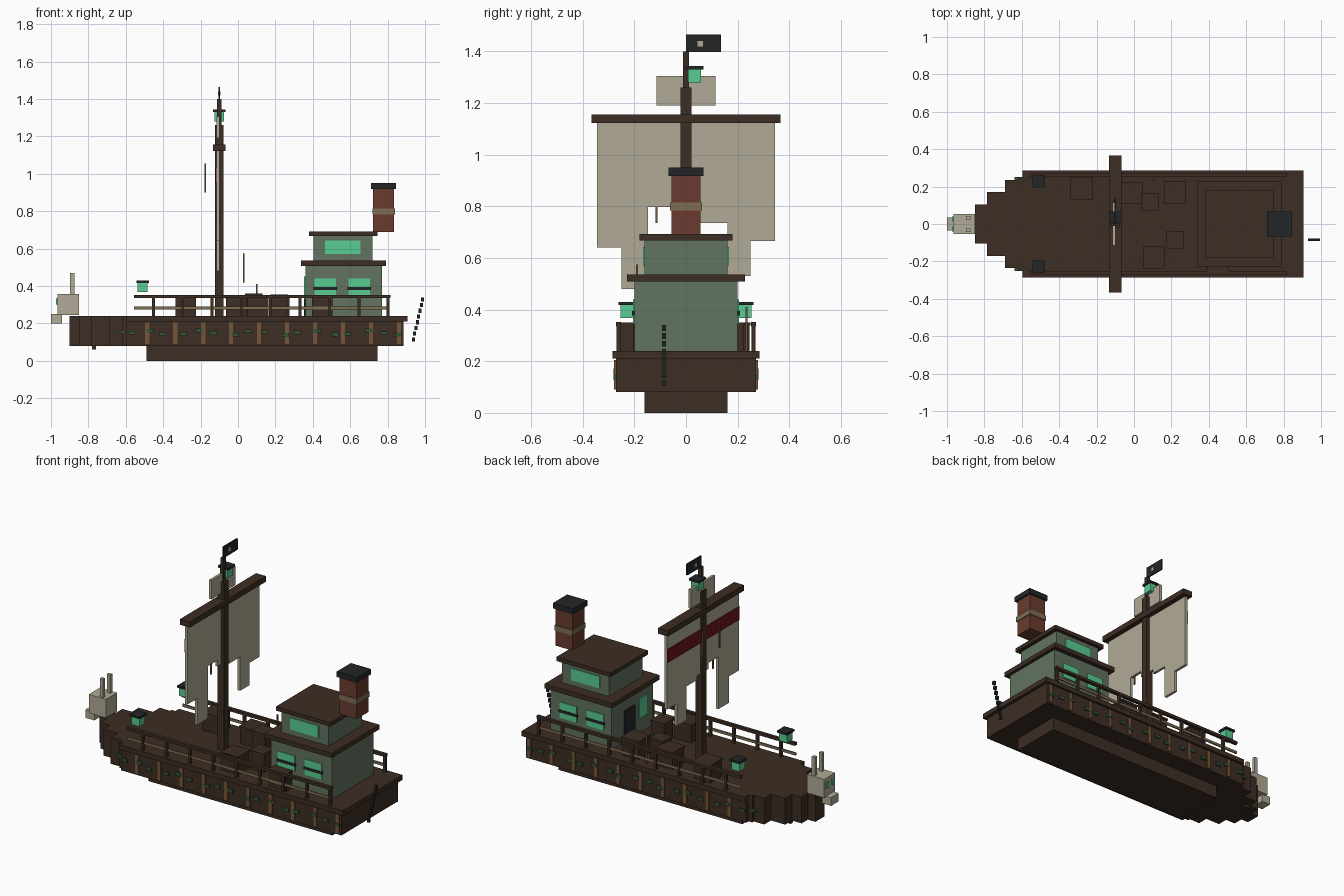
import bpy, bmesh, math

if "Cube" in bpy.data.objects:
    bpy.data.objects.remove(bpy.data.objects["Cube"], do_unlink=True)


def lin(c):
    c /= 255
    return c / 12.92 if c <= 0.04045 else ((c + 0.055) / 1.055) ** 2.4


def mat(name, r, g, b):
    m = bpy.data.materials.new(name)
    m.use_nodes = True
    col = (lin(r), lin(g), lin(b), 1)
    m.diffuse_color = col
    bsdf = m.node_tree.nodes["Principled BSDF"]
    bsdf.inputs["Base Color"].default_value = col
    bsdf.inputs["Roughness"].default_value = 0.9
    return m


WOOD = mat("dark wood", 61, 45, 36)
RIB = mat("light wood", 118, 86, 56)
PAINT = mat("faded green paint", 98, 115, 97)
GLOW = mat("glowing green", 88, 205, 146)
CLOTH = mat("old canvas", 176, 170, 149)
BRICK = mat("red brick", 106, 59, 46)
BLACK = mat("soot black", 35, 37, 39)
RED = mat("dark red", 112, 20, 26)
MOSS = mat("moss green", 52, 84, 54)
BAND = mat("khaki band", 126, 111, 83)


def finish(name, bm, m):
    bmesh.ops.recalc_face_normals(bm, faces=bm.faces)
    me = bpy.data.meshes.new(name)
    bm.to_mesh(me)
    bm.free()
    me.materials.append(m)
    ob = bpy.data.objects.new(name, me)
    bpy.context.collection.objects.link(ob)
    return ob


def boxes(name, m, *spans):
    """One object made of boxes, each given as (x0, x1, y0, y1, z0, z1)."""
    bm = bmesh.new()
    for x0, x1, y0, y1, z0, z1 in spans:
        for v in bmesh.ops.create_cube(bm, size=1)["verts"]:
            v.co = ((x0 + x1) / 2 + v.co.x * (x1 - x0),
                    (y0 + y1) / 2 + v.co.y * (y1 - y0),
                    (z0 + z1) / 2 + v.co.z * (z1 - z0))
    return finish(name, bm, m)


def both(*spans):
    """The spans plus their mirror images across y = 0."""
    return list(spans) + [(a, b, -d, -c, e, f) for a, b, c, d, e, f in spans]


def extrude(name, m, outline, axis, a, b):
    """Prism from a 2D outline along x (outline y, z) or z (outline x, y)."""
    bm = bmesh.new()
    pts = [(a, p, q) if axis == "x" else (p, q, a) for p, q in outline]
    face = bm.faces.new([bm.verts.new(p) for p in pts])
    ext = bmesh.ops.extrude_face_region(bm, geom=[face])["geom"]
    move = (b - a, 0, 0) if axis == "x" else (0, 0, b - a)
    bmesh.ops.translate(bm, vec=move,
                        verts=[g for g in ext if isinstance(g, bmesh.types.BMVert)])
    return finish(name, bm, m)


# Hull and deck with a stepped bow
STEPS = [(-0.9, 0.045), (-0.85, 0.105), (-0.785, 0.17), (-0.69, 0.235), (-0.62, 0.25)]


def stepped(main_start, main_half, stern):
    steps = STEPS + [(main_start, main_half)]
    side = []
    for i, (x, w) in enumerate(steps):
        end = steps[i + 1][0] if i + 1 < len(steps) else stern
        side += [(x, w), (end, w)]
    return side + [(x, -w) for x, w in reversed(side)]


extrude("hull", WOOD, stepped(-0.595, 0.272, 0.885), "z", 0.08, 0.21)
extrude("deck", WOOD, stepped(-0.595, 0.285, 0.905), "z", 0.21, 0.24)
boxes("keel", WOOD, (-0.49, 0.745, -0.16, 0.16, 0, 0.08))
boxes("bow_bracket", WOOD, (-0.78, -0.76, 0.09, 0.11, 0.06, 0.08))

# Hull ribs and moss patches
boxes("hull_ribs", RIB, *both(*[(x - 0.011, x + 0.011, 0.272, 0.278, 0.09, 0.205)
                                for x in [-0.485 + 0.1495 * i for i in range(10)]]))
moss = []
for i in range(17):
    x = -0.57 + 0.09 * i + 0.015 * math.sin(i * 2.3)
    z = 0.15 + 0.012 * math.sin(i * 1.9)
    moss.append((x - 0.018, x + 0.018, 0.27, 0.281, z - 0.01, z + 0.01))
boxes("hull_moss", MOSS, *both(*moss))
boxes("bow_moss", MOSS, *both((-0.64, -0.61, 0.23, 0.252, 0.145, 0.16)))

# Side railings
boxes("top_rails", WOOD, *both((-0.555, 0.815, 0.252, 0.272, 0.335, 0.352)))
boxes("rail_posts", WOOD, *both(*[(x - 0.008, x + 0.008, 0.254, 0.27, 0.24, 0.336)
                                  for x in [-0.453 + 0.157 * i for i in range(9)]]))
boxes("middle_rails", BAND, *both((-0.555, 0.81, 0.258, 0.266, 0.274, 0.29)))

# Two-storey cabin
boxes("cabin_lower", PAINT, (0.36, 0.77, -0.2, 0.2, 0.24, 0.51))
boxes("cabin_lower_roof", WOOD, (0.337, 0.79, -0.228, 0.228, 0.508, 0.536))
boxes("cabin_upper", PAINT, (0.405, 0.72, -0.16, 0.16, 0.536, 0.67))
boxes("cabin_upper_roof", WOOD, (0.38, 0.745, -0.18, 0.18, 0.668, 0.692))
boxes("lower_windows", GLOW, *both((0.41, 0.525, 0.198, 0.206, 0.345, 0.44),
                                   (0.59, 0.705, 0.198, 0.206, 0.345, 0.44)))
boxes("window_bars", BLACK, *both((0.405, 0.53, 0.2, 0.209, 0.378, 0.394),
                                  (0.585, 0.71, 0.2, 0.209, 0.378, 0.394)))
boxes("upper_windows", GLOW, *both((0.465, 0.655, 0.158, 0.166, 0.57, 0.642)))
boxes("door", BLACK, (0.353, 0.362, -0.02, 0.08, 0.24, 0.43))
boxes("door_side_window", GLOW, (0.353, 0.362, -0.14, -0.06, 0.33, 0.45))

# Chimney
boxes("chimney", BRICK, (0.723, 0.835, -0.057, 0.057, 0.69, 0.92))
boxes("chimney_band", BAND, (0.718, 0.84, -0.062, 0.062, 0.783, 0.815))
boxes("chimney_cap", BLACK, (0.71, 0.846, -0.068, 0.068, 0.918, 0.95))

# Mast and yard
boxes("mast", WOOD, (-0.122, -0.078, -0.022, 0.022, 0.24, 1.26))
boxes("mast_top", WOOD, (-0.111, -0.089, -0.011, 0.011, 1.26, 1.4))
boxes("yard", WOOD, (-0.134, -0.068, -0.365, 0.365, 1.122, 1.156))

# Torn sail, with a ragged lower edge of strips
STRIPS = [(-0.345, 0.64), (-0.25, 0.48), (-0.148, 0.797), (-0.055, 0.76),
          (0.055, 0.735), (0.16, 0.53), (0.25, 0.665)]
ragged = []
for i, (y, z) in enumerate(STRIPS):
    end = STRIPS[i + 1][0] if i < 6 else 0.345
    ragged += [(y, z), (end, z)]
extrude("main_sail", CLOTH, ragged + [(0.345, 1.125), (-0.345, 1.125)], "x", -0.114, -0.098)
boxes("sail_stripe", RED, (-0.119, -0.113, -0.345, 0.345, 0.95, 1.03))
boxes("top_sail", CLOTH, (-0.114, -0.098, -0.115, 0.115, 1.19, 1.305))

# Flag
boxes("flag", BLACK, (-0.104, -0.096, 0.0, 0.135, 1.397, 1.465))
boxes("flag_patch", CLOTH, (-0.106, -0.094, 0.044, 0.066, 1.419, 1.441))

# Loose ropes
boxes("ropes", RIB, *[(x - 0.004, x + 0.004, y - 0.004, y + 0.004, a, b) for x, y, a, b in
                      [(-0.175, 0.085, 0.9, 1.055), (-0.175, -0.07, 0.9, 1.055),
                       (0.03, -0.19, 0.42, 0.575), (0.1, 0.235, 0.24, 0.41),
                       (-0.1, -0.115, 0.735, 0.8)]])

# Lanterns: two at the bow, one on the mast
for name, x, y, z in [("left_lantern", -0.51, 0.228, 0.367),
                      ("right_lantern", -0.51, -0.228, 0.367),
                      ("mast_lantern", -0.1, 0.033, 1.28)]:
    boxes(name, GLOW, (x - 0.026, x + 0.026, y - 0.026, y + 0.026, z, z + 0.052))
    boxes(name + "_cap", BLACK, (x - 0.034, x + 0.034, y - 0.034, y + 0.034, z + 0.05, z + 0.063))

# Deck crates with lids: centre x, centre y, half width, half depth, top
CRATES = [(-0.28, 0.19, 0.055, 0.055, 0.35), (-0.01, 0.165, 0.055, 0.055, 0.345),
          (0.085, 0.12, 0.043, 0.043, 0.36), (0.22, 0.167, 0.055, 0.055, 0.35),
          (0.22, -0.085, 0.043, 0.043, 0.355), (0.107, -0.178, 0.055, 0.055, 0.35),
          (0.45, -0.232, 0.055, 0.028, 0.35)]
for i, (x, y, w, d, top) in enumerate(CRATES, 1):
    boxes(f"crate_{i}", WOOD, (x - w, x + w, y - d, y + d, 0.24, top - 0.012),
          (x - w - 0.004, x + w + 0.004, y - d - 0.004, y + d + 0.004, top - 0.012, top))

# Animal figurehead
boxes("figurehead", CLOTH, (-0.965, -0.85, -0.053, 0.053, 0.245, 0.358),
      (-1.0, -0.94, -0.036, 0.036, 0.2, 0.25),
      *both((-0.897, -0.875, 0.024, 0.044, 0.355, 0.47)))
boxes("figurehead_eyes", GLOW, *both((-0.973, -0.964, 0.017, 0.041, 0.3, 0.333)))

# Hanging chain at the stern
links = []
for i in range(8):
    x, z = 0.937 + 0.0072 * i, 0.115 + 0.0305 * i
    links.append((x - 0.008, x + 0.008, -0.092, -0.077, z - 0.011, z + 0.011))
boxes("stern_chain", BLACK, *links)
